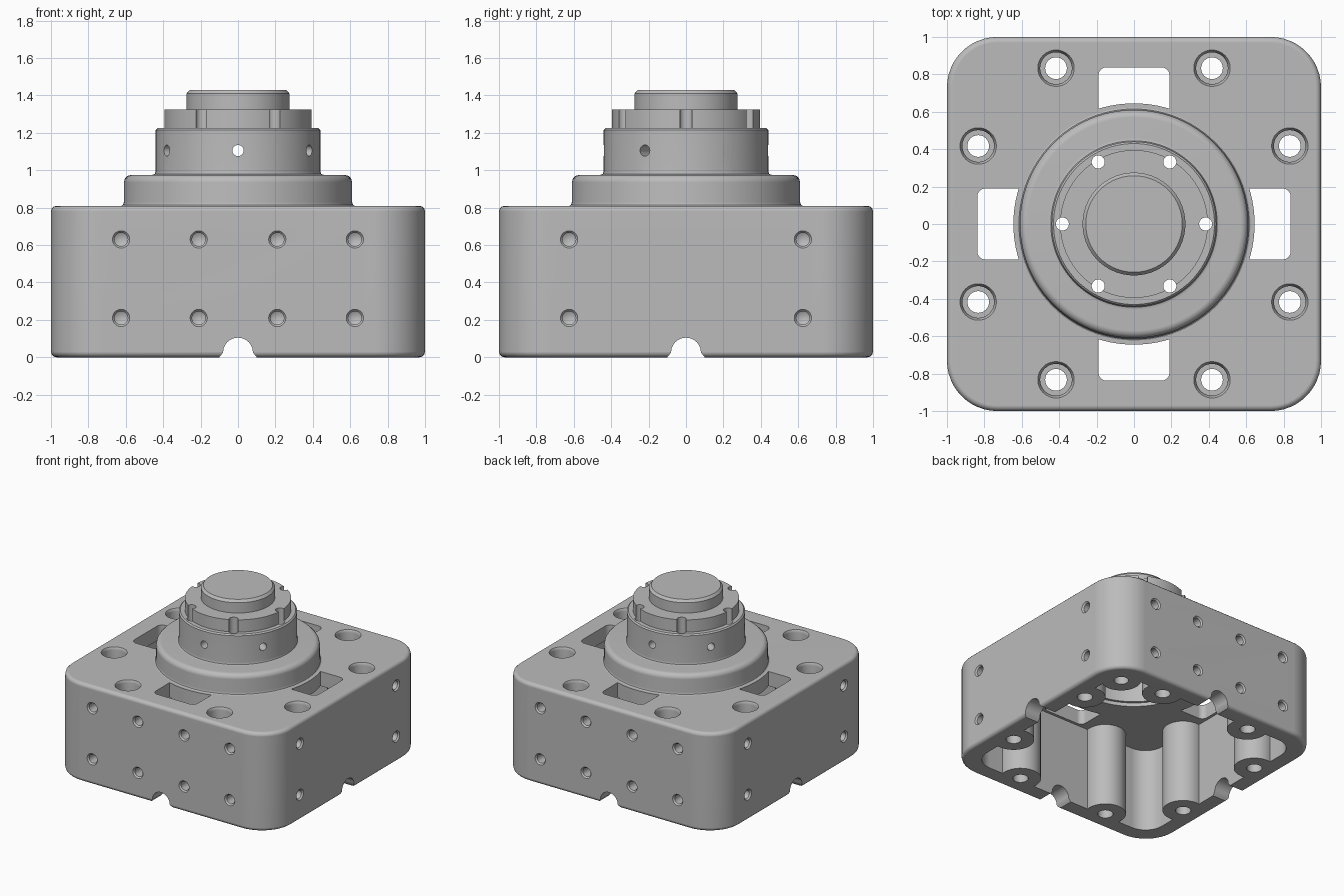
import bpy
import bmesh
from math import cos, sin, pi, radians
from mathutils import Matrix, Vector

if "Cube" in bpy.data.objects:
    bpy.data.objects.remove(bpy.data.objects["Cube"])

grey = bpy.data.materials.new("plain grey metal")
grey.use_nodes = True
grey.diffuse_color = (0.5, 0.5, 0.5, 1)
grey.node_tree.nodes["Principled BSDF"].inputs["Base Color"].default_value = (0.5, 0.5, 0.5, 1)


def spin_about_z(angle):
    return Matrix.Rotation(angle, 4, "Z")


QUARTERS = [spin_about_z(k * pi / 2) for k in range(4)]
# Turns the local +z axis to face world +y
FACE_Y = Matrix.Rotation(-pi / 2, 4, "X")


def prism(bm, points, z0, z1, place=Matrix()):
    face = bm.faces.new([bm.verts.new(place @ Vector((x, y, z0))) for x, y in points])
    out = bmesh.ops.extrude_face_region(bm, geom=[face])["geom"]
    moved = [g for g in out if isinstance(g, bmesh.types.BMVert)]
    bmesh.ops.translate(bm, verts=moved, vec=place.to_3x3() @ Vector((0, 0, z1 - z0)))
    if not face.is_valid or face not in bm.faces[:]:
        return
    # Keep the starting cap so the prism is closed


def lathe(bm, profile, place=Matrix(), steps=48):
    verts = [bm.verts.new(place @ Vector((r, 0, z))) for r, z in profile]
    edges = [bm.edges.new(pair) for pair in zip(verts, verts[1:])]
    bmesh.ops.spin(bm, geom=verts + edges, cent=place.translation, steps=steps,
                   axis=place.to_3x3() @ Vector((0, 0, 1)), angle=2 * pi)


def cylinder(bm, r, z0, z1, place=Matrix(), steps=32):
    lathe(bm, [(0, z0), (r, z0), (r, z1), (0, z1)], place, steps)


def rounded_rect(x0, x1, y0, y1, r, n=8):
    corners = [(x1 - r, y1 - r), (x0 + r, y1 - r), (x0 + r, y0 + r), (x1 - r, y0 + r)]
    return [(cx + r * cos((q + k / n) * pi / 2), cy + r * sin((q + k / n) * pi / 2))
            for q, (cx, cy) in enumerate(corners) for k in range(n + 1)]


def finish(name, bm):
    bmesh.ops.remove_doubles(bm, verts=bm.verts, dist=1e-5)
    bmesh.ops.recalc_face_normals(bm, faces=bm.faces)
    mesh = bpy.data.meshes.new(name)
    bm.to_mesh(mesh)
    bm.free()
    obj = bpy.data.objects.new(name, mesh)
    bpy.context.collection.objects.link(obj)
    mesh.materials.append(grey)
    return obj


def activate(obj):
    bpy.ops.object.select_all(action="DESELECT")
    obj.select_set(True)
    bpy.context.view_layer.objects.active = obj


def cut(obj, cutter):
    cutter.hide_render = True
    mod = obj.modifiers.new("cut", "BOOLEAN")
    mod.operation, mod.solver, mod.object = "DIFFERENCE", "EXACT", cutter
    activate(obj)
    bpy.ops.object.modifier_apply(modifier=mod.name)
    bpy.data.objects.remove(cutter)


def smooth(obj):
    activate(obj)
    bpy.ops.object.shade_smooth_by_angle(angle=radians(32))
    obj.modifiers.new("even shading", "WEIGHTED_NORMAL").keep_sharp = True


# Housing: rounded square block with softened rims
bm = bmesh.new()
prism(bm, rounded_rect(-1, 1, -1, 1, 0.27, 12), 0, 0.81)
housing = finish("housing", bm)
bevel = housing.modifiers.new("soft rims", "BEVEL")
bevel.width, bevel.segments, bevel.angle_limit = 0.03, 3, radians(40)
activate(housing)
bpy.ops.object.modifier_apply(modifier=bevel.name)

# Open underside, leaving screw bosses along the walls
SCREWS = [q @ Matrix.Translation((s * 0.417, 0.833, 0)) for q in QUARTERS for s in (-1, 1)]
CORNER = Matrix.Translation((0.785, 0.785, 0))
bm = bmesh.new()
prism(bm, rounded_rect(-0.86, 0.86, -0.86, 0.86, 0.16), -0.2, 0.69)
cavity = finish("cavity_cutter", bm)
bm = bmesh.new()
for place in SCREWS:
    cylinder(bm, 0.155, -0.4, 0.9, place)
cut(cavity, finish("boss_shapes", bm))
bm = bmesh.new()
cylinder(bm, 0.15, -0.4, 0.9, CORNER)
cut(cavity, finish("corner_boss_shape", bm))
cut(housing, cavity)

# Bearing opening in the top plate
bm = bmesh.new()
cylinder(bm, 0.48, 0.5, 1.0, steps=64)
cut(housing, finish("bearing_cutter", bm))

# Four windows, each hollowed on the side towards the hub
bm = bmesh.new()
for q in QUARTERS:
    prism(bm, rounded_rect(-0.19, 0.19, 0.56, 0.838, 0.045), 0.6, 0.9, q)
windows = finish("window_cutter", bm)
bm = bmesh.new()
cylinder(bm, 0.645, 0.4, 1.1, steps=96)
cut(windows, finish("window_hollow", bm))
cut(housing, windows)

# Counterbored screw holes and the single corner pin hole
bm = bmesh.new()
for place in SCREWS:
    lathe(bm, [(0, -0.1), (0.058, -0.1), (0.058, 0.62), (0.085, 0.62), (0.085, 0.79),
               (0.11, 0.83), (0, 0.83)], place, 32)
cylinder(bm, 0.055, -0.1, 0.3, CORNER)
cut(housing, finish("screw_cutter", bm))

# Blind side holes: four columns front and back, two on the other sides
bm = bmesh.new()
for k, q in enumerate(QUARTERS):
    for x in ((-0.625, -0.21, 0.21, 0.625) if k % 2 == 0 else (-0.625, 0.625)):
        for z in (0.21, 0.63):
            lathe(bm, [(0, -0.12), (0.036, -0.1), (0.036, -0.012), (0.055, 0.01), (0, 0.01)],
                  q @ Matrix.Translation((x, 1, z)) @ FACE_Y, 20)
cut(housing, finish("side_hole_cutter", bm))

# Arched cable notches in the bottom rim
arch = [(0.1, 0.1), (0.1, 0), (0.08, -0.025)]
arch += [(0.08 * cos(a * pi / 12), -0.025 - 0.08 * sin(a * pi / 12)) for a in range(1, 12)]
arch += [(-0.08, -0.025), (-0.1, 0), (-0.1, 0.1)]
bm = bmesh.new()
for q in QUARTERS:
    prism(bm, arch, 0.7, 1.1, q @ FACE_Y)
cut(housing, finish("notch_cutter", bm))

# Hub: stepped flange and collar, hollow underneath
bm = bmesh.new()
lathe(bm, [(0, 0.92), (0.46, 0.92), (0.46, 0.72), (0.56, 0.72), (0.56, 0.805), (0.63, 0.805),
           (0.615, 0.815), (0.61, 0.83), (0.61, 0.935), (0.605, 0.955), (0.59, 0.97),
           (0.57, 0.975), (0.46, 0.975), (0.445, 0.98), (0.44, 0.995), (0.44, 1.215),
           (0.43, 1.225), (0, 1.225)], steps=96)
hub = finish("hub", bm)

# Lock ring on top of the collar
bm = bmesh.new()
cylinder(bm, 0.395, 1.2, 1.325, steps=96)
ring = finish("lock_ring", bm)

# Six vertical slots through the ring and collar
for part in (ring, hub):
    bm = bmesh.new()
    for k in range(6):
        cylinder(bm, 0.035, 0.6, 1.5, spin_about_z(k * pi / 3) @ Matrix.Translation((0.383, 0, 0)), 24)
    cut(part, finish("slot_cutter", bm))

# Three cross-drilled bores give six holes around the collar
for k in range(3):
    bm = bmesh.new()
    cylinder(bm, 0.03, -0.7, 0.7, spin_about_z(k * pi / 3) @ Matrix.Translation((0, 0, 1.105)) @ FACE_Y, 24)
    cut(hub, finish("bore_cutter", bm))

# Cap: chamfered disc
bm = bmesh.new()
lathe(bm, [(0, 1.3), (0.275, 1.3), (0.275, 1.41), (0.258, 1.43), (0, 1.43)], steps=72)
cap = finish("cap", bm)

for part in (housing, hub, ring, cap):
    smooth(part)
